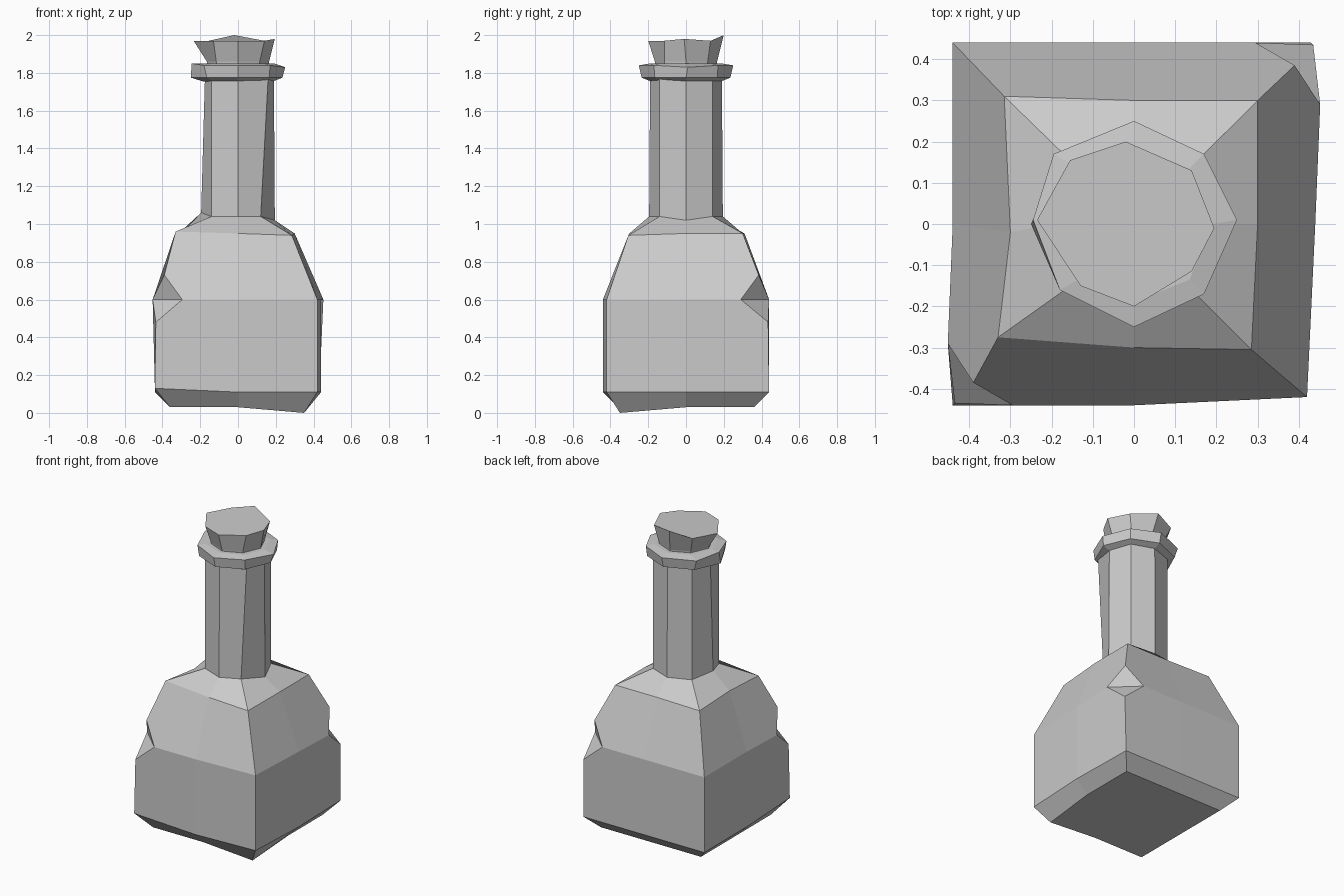
import bpy
import bmesh

cube = bpy.data.objects.get("Cube")
if cube:
    bpy.data.objects.remove(cube, do_unlink=True)

grey = bpy.data.materials.new("plain grey")
grey.use_nodes = True
GREY = (0.6, 0.6, 0.6, 1)
grey.diffuse_color = GREY
grey.node_tree.nodes["Principled BSDF"].inputs["Base Color"].default_value = GREY

# Eight directions, counter-clockwise from +x; odd entries are the corners
E, NE, N, NW, W, SW, S, SE = range(8)
DIRS = [(1, 0), (1, 1), (0, 1), (-1, 1), (-1, 0), (-1, -1), (0, -1), (1, -1)]


def ring(z, side, corner, nudges=None):
    """Eight points around the axis, with hand-made wobble at chosen points."""
    points = []
    for k, (dx, dy) in enumerate(DIRS):
        r = corner if k % 2 else side
        nx, ny, nz = (nudges or {}).get(k, (0, 0, 0))
        points.append((dx * r + nx, dy * r + ny, z + nz))
    return points


def loft(bm, rings):
    """Skin the rings from bottom to top and cap both ends."""
    loops = [[bm.verts.new(p) for p in r] for r in rings]
    for low, high in zip(loops, loops[1:]):
        for k in range(8):
            n = (k + 1) % 8
            bm.faces.new((low[k], low[n], high[n], high[k]))
    bm.faces.new(reversed(loops[0]))
    bm.faces.new(loops[-1])
    return loops


def chip(bm, vert, s):
    """Knock a notch out of a corner: two facets meeting at a level crease."""
    before = set(bm.verts)
    bmesh.ops.bevel(bm, geom=[vert], offset=0.1, segments=1,
                    affect='VERTICES', offset_type='OFFSET')
    new = sorted((v for v in bm.verts if v not in before), key=lambda v: v.co.z)
    bottom, top = new[0], new[-1]
    front, flank = sorted(new[1:-1], key=lambda v: abs(v.co.x))
    bottom.co = (s * 0.435, s * 0.435, 0.48)
    top.co = (s * 0.39, s * 0.385, 0.73)
    front.co = (s * 0.295, s * 0.44, 0.6)
    flank.co = (s * 0.452, s * 0.29, 0.6)
    bmesh.ops.connect_verts(bm, verts=[front, flank])


def finish(bm, name):
    bmesh.ops.recalc_face_normals(bm, faces=bm.faces)
    mesh = bpy.data.meshes.new(name)
    bm.to_mesh(mesh)
    bm.free()
    mesh.materials.append(grey)
    obj = bpy.data.objects.new(name, mesh)
    bpy.context.collection.objects.link(obj)
    return obj


# Square flask with chamfered base, shoulders and tall neck
bm = bmesh.new()
loops = loft(bm, [
    ring(0.03, 0.36, 0.36, {SE: (-0.01, 0.01, -0.03)}),
    ring(0.11, 0.44, 0.44, {SE: (-0.02, 0.02, 0), SW: (0, 0, 0.02),
                            NE: (-0.01, 0, 0)}),
    ring(0.6, 0.44, 0.44, {SE: (-0.02, 0.02, 0)}),
    ring(0.95, 0.3, 0.3, {SW: (-0.03, 0.025, 0.01), NW: (-0.015, 0.01, 0),
                          SE: (-0.015, -0.005, -0.01), W: (0, -0.02, 0)}),
    ring(1.04, 0.195, 0.14, {E: (0, 0, -0.02), W: (0, 0, 0.02),
                             SE: (-0.02, 0, 0)}),
    ring(1.78, 0.19, 0.14, {W: (0.015, 0, 0), SE: (0.02, 0, 0)}),
])
chip(bm, loops[2][SW], -1)
chip(bm, loops[2][NE], 1)
finish(bm, "bottle")

# Octagonal collar around the mouth
bm = bmesh.new()
loft(bm, [
    ring(1.755, 0.185, 0.135),
    ring(1.775, 0.235, 0.165, {W: (-0.015, 0, 0), NW: (-0.01, 0, 0)}),
    ring(1.84, 0.25, 0.17, {NW: (-0.025, 0, 0), SW: (-0.01, 0.01, 0),
                            E: (0, 0.01, -0.01), W: (0.005, 0.01, 0.01)}),
    ring(1.85, 0.19, 0.135),
])
finish(bm, "mouth_collar")

# Flared stopper with an uneven top
bm = bmesh.new()
loft(bm, [
    ring(1.82, 0.16, 0.11),
    ring(1.86, 0.165, 0.115),
    ring(1.97, 0.2, 0.13, {W: (-0.035, 0.01, 0), N: (-0.02, 0, 0.03),
                           NW: (-0.025, 0.025, 0), SW: (0, -0.02, 0),
                           SE: (0.01, 0.015, 0), E: (-0.005, -0.01, 0.01),
                           NE: (0.01, 0, 0)}),
])
finish(bm, "stopper")
